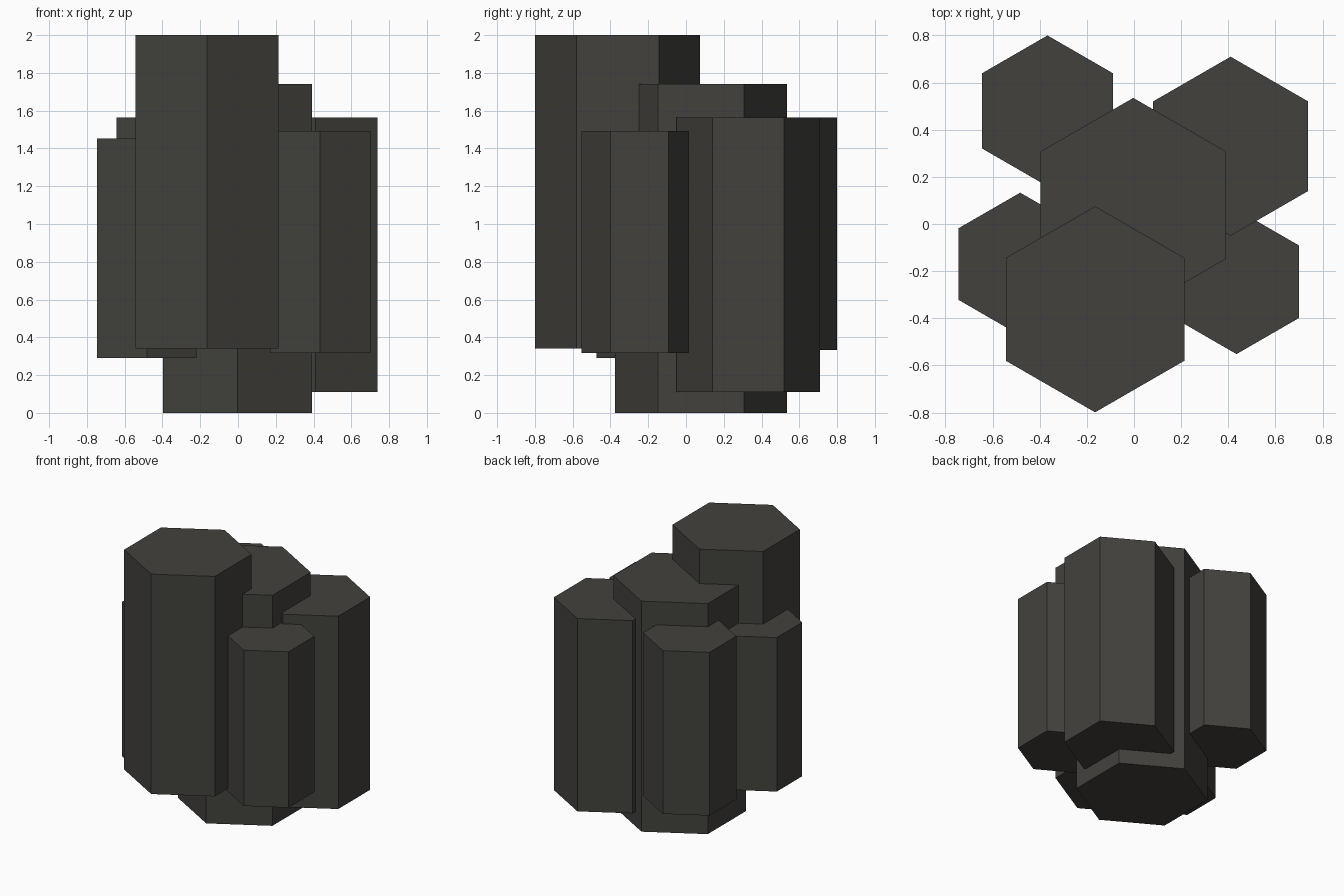
import bpy, math

if "Cube" in bpy.data.objects:
    bpy.data.objects.remove(bpy.data.objects["Cube"])

stone = bpy.data.materials.new("dark_stone")
stone.diffuse_color = (0.055, 0.053, 0.047, 1)
stone.use_nodes = True
stone.node_tree.nodes["Principled BSDF"].inputs["Base Color"].default_value = stone.diffuse_color


def column(name, x, y, radius, bottom, top):
    """Upright hexagonal column with corners pointing along y."""
    bpy.ops.mesh.primitive_cylinder_add(
        vertices=6, radius=radius, depth=top - bottom,
        location=(x, y, (bottom + top) / 2))
    ob = bpy.context.object
    ob.name = name
    # make sure corners lie on the y axis
    for i, v in enumerate(ob.data.vertices):
        a = math.atan2(v.co.y, v.co.x)
        a = math.pi / 2 + round((a - math.pi / 2) / (math.pi / 3)) * math.pi / 3
        v.co.x, v.co.y = radius * math.cos(a), radius * math.sin(a)
    ob.data.materials.append(stone)


# cluster of basalt-like columns: name, x, y, radius, bottom, top
for spec in (
    ("centre_column", -0.003, 0.08, 0.455, 0.0, 1.74),
    ("front_column", -0.165, -0.362, 0.437, 0.34, 2.0),
    ("back_right_column", 0.41, 0.33, 0.38, 0.11, 1.565),
    ("back_left_column", -0.367, 0.48, 0.32, 0.333, 1.565),
    ("left_column", -0.483, -0.17, 0.303, 0.29, 1.452),
    ("front_right_column", 0.435, -0.245, 0.307, 0.316, 1.492),
):
    column(*spec)
